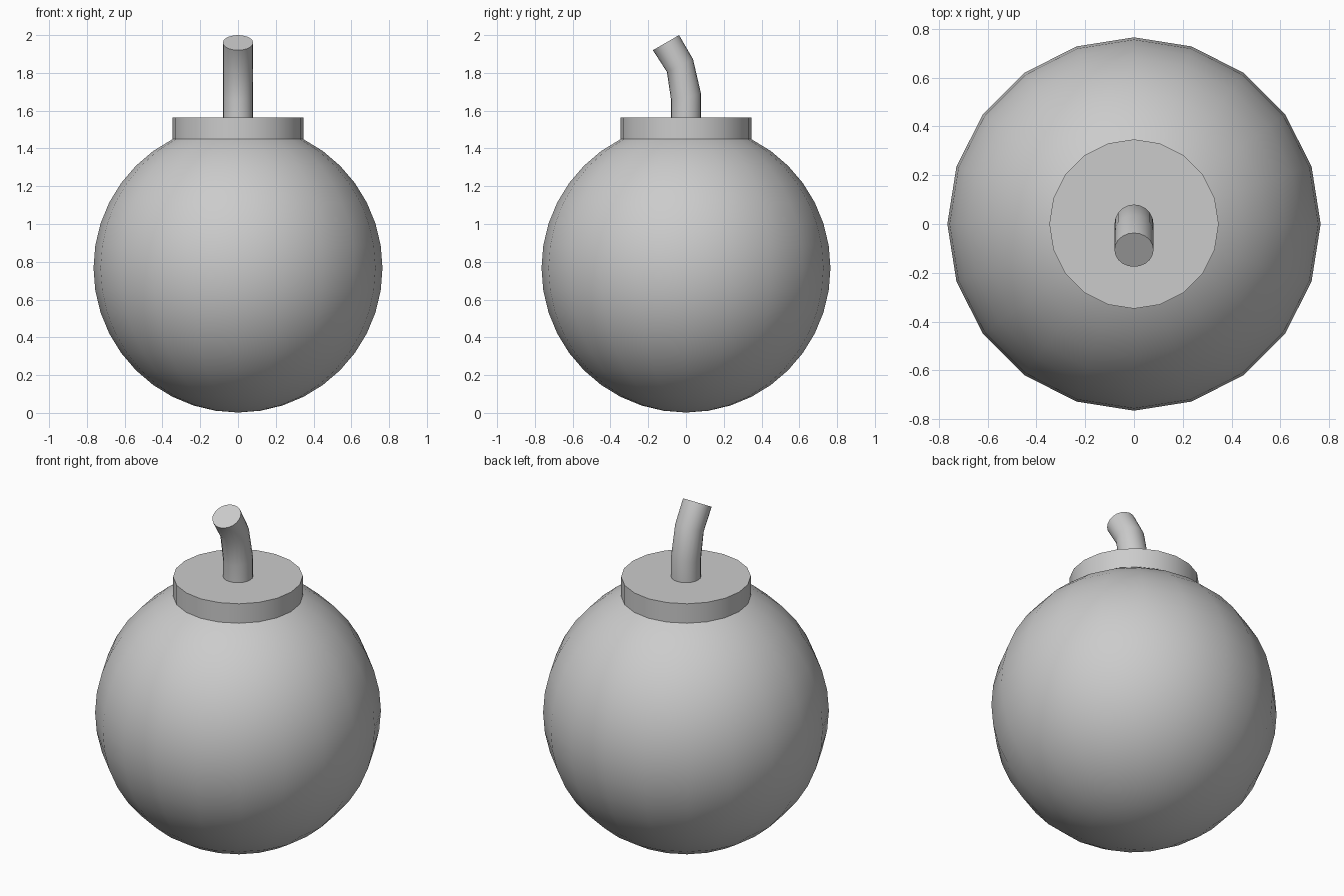
import bpy, bmesh, math
from mathutils import Matrix

if "Cube" in bpy.data.objects:
    bpy.data.objects.remove(bpy.data.objects["Cube"])

SIDES = 20


def finish(name, bm, angle):
    bmesh.ops.recalc_face_normals(bm, faces=bm.faces)
    mesh = bpy.data.meshes.new(name)
    bm.to_mesh(mesh)
    bm.free()
    obj = bpy.data.objects.new(name, mesh)
    bpy.context.collection.objects.link(obj)
    bpy.ops.object.select_all(action='DESELECT')
    obj.select_set(True)
    bpy.context.view_layer.objects.active = obj
    bpy.ops.object.shade_smooth_by_angle(angle=math.radians(angle))
    return obj


# Round body
bm = bmesh.new()
bmesh.ops.create_uvsphere(bm, u_segments=SIDES, v_segments=SIDES, radius=0.765,
                          matrix=Matrix.Translation((0, 0, 0.767)))
finish("body", bm, 40)

# Flat collar
bm = bmesh.new()
bmesh.ops.create_cone(bm, cap_ends=True, segments=SIDES, radius1=0.347, radius2=0.347,
                      depth=0.115, matrix=Matrix.Translation((0, 0, 1.507)))
finish("collar", bm, 40)

# Bent fuse: (y, z, tilt in degrees, radius across the bend)
path = [(0, 1.54, 0, 0.08), (0, 1.675, 10, 0.081),
        (-0.032, 1.839, 26, 0.077), (-0.106, 1.96, 30, 0.08)]
bm = bmesh.new()
rings = []
for y, z, tilt, across in path:
    t = math.radians(tilt)
    ring = []
    for i in range(SIDES):
        a = math.tau * i / SIDES
        d = across * math.sin(a)
        ring.append(bm.verts.new((0.08 * math.cos(a), y + d * math.cos(t), z + d * math.sin(t))))
    rings.append(ring)
for low, high in zip(rings, rings[1:]):
    for i in range(SIDES):
        j = (i + 1) % SIDES
        bm.faces.new((low[i], low[j], high[j], high[i]))
bm.faces.new(rings[0])
bm.faces.new(rings[-1])
finish("fuse", bm, 45)
